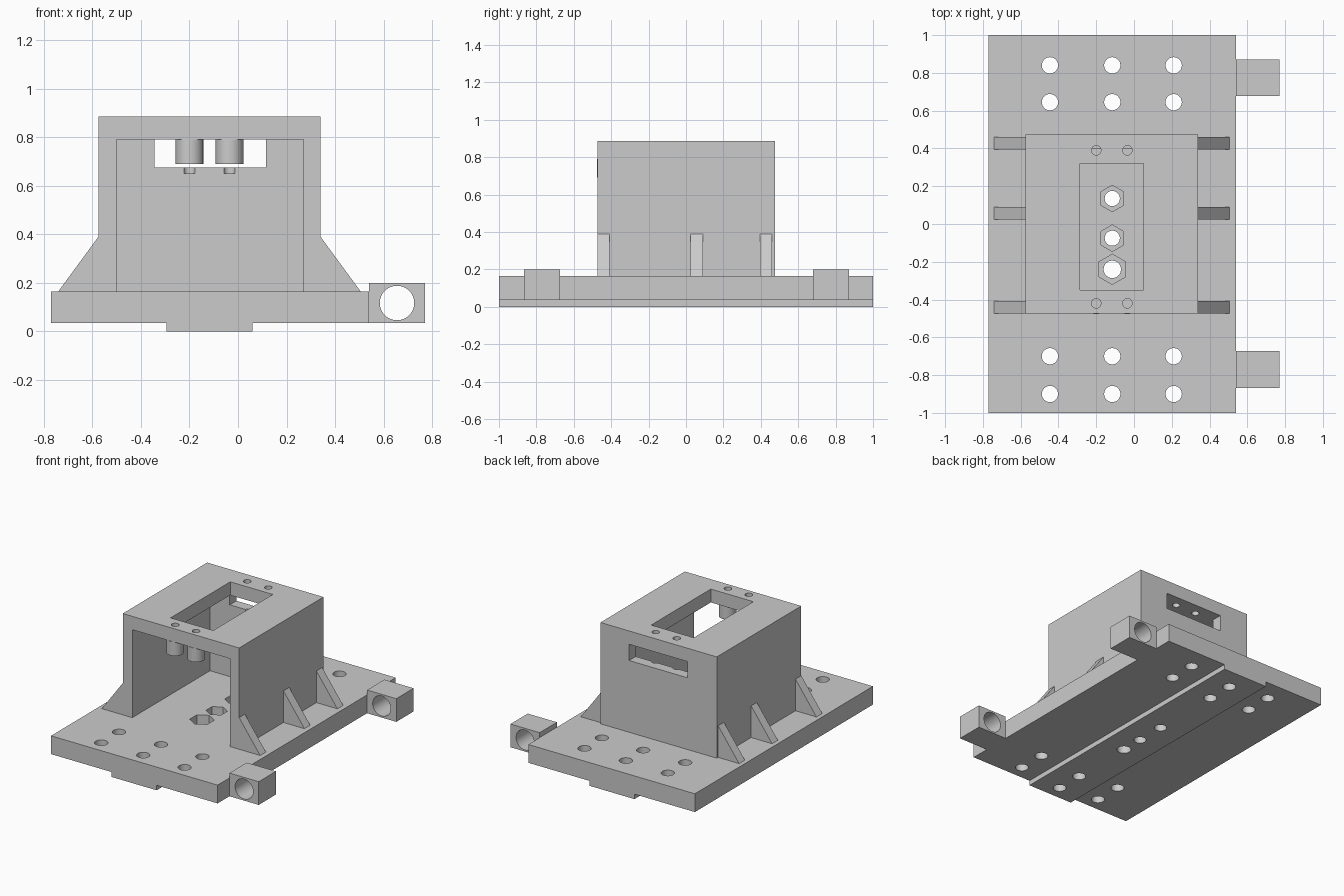
import bpy
import bmesh
import math
from mathutils import Matrix

if "Cube" in bpy.data.objects:
    bpy.data.objects.remove(bpy.data.objects["Cube"], do_unlink=True)

grey = bpy.data.materials.new("plain grey")
grey.use_nodes = True
COLOUR = (0.6, 0.6, 0.6, 1)
grey.diffuse_color = COLOUR
grey.node_tree.nodes["Principled BSDF"].inputs["Base Color"].default_value = COLOUR


def finish(name, bm):
    bmesh.ops.recalc_face_normals(bm, faces=bm.faces[:])
    mesh = bpy.data.meshes.new(name)
    bm.to_mesh(mesh)
    bm.free()
    mesh.materials.append(grey)
    obj = bpy.data.objects.new(name, mesh)
    bpy.context.collection.objects.link(obj)
    return obj


def box(name, x, y, z):
    """Box from (low, high) pairs."""
    bm = bmesh.new()
    bmesh.ops.create_cube(bm, size=1)
    for v in bm.verts:
        v.co = [lo if c < 0 else hi for c, (lo, hi) in zip(v.co, (x, y, z))]
    return finish(name, bm)


def cylinder(name, centre, radius, length, sides=48, axis="Z", turn=0):
    bm = bmesh.new()
    bmesh.ops.create_cone(bm, cap_ends=True, segments=sides,
                          radius1=radius, radius2=radius, depth=length)
    tilt = Matrix.Rotation(math.pi / 2, 4, "X") if axis == "Y" else Matrix.Rotation(turn, 4, "Z")
    bm.transform(Matrix.Translation(centre) @ tilt)
    return finish(name, bm)


def cut(target, cutters):
    """Subtract each cutter in turn, then delete it."""
    bpy.context.view_layer.objects.active = target
    for cutter in cutters:
        mod = target.modifiers.new("cut", "BOOLEAN")
        mod.operation = "DIFFERENCE"
        mod.solver = "EXACT"
        mod.object = cutter
        bpy.ops.object.modifier_apply(modifier=mod.name)
        bpy.data.objects.remove(cutter, do_unlink=True)


def smooth(obj):
    bpy.ops.object.select_all(action="DESELECT")
    obj.select_set(True)
    bpy.context.view_layer.objects.active = obj
    bpy.ops.object.shade_smooth_by_angle(angle=math.radians(30))


MID = -0.115          # centre line of the housing and rail
BASE_TOP = 0.165
CEILING = 0.79

# Base plate and the guide rail below it
base = box("base_plate", (-0.77, 0.54), (-1, 1), (0.035, BASE_TOP))
rail = box("guide_rail", (-0.295, 0.06), (-1, 1), (0, 0.035))
rows = (0.84, 0.645, -0.70, -0.90)
nuts = ((0.135, 0.07, 0.04), (-0.075, 0.07, 0.04), (-0.24, 0.08, 0.046))


def drill(x, y, radius):
    return cylinder("drill", (x, y, 0.1), radius, 0.6)


cut(base, [drill(x, y, 0.043) for x in (-0.445, MID, 0.21) for y in rows])
cut(rail, [drill(MID, y, 0.043) for y in rows])
for y, hex_radius, bore in nuts:
    cut(base, [drill(MID, y, bore),
               cylinder("nut", (MID, y, BASE_TOP), hex_radius, 0.14, 6)])
    cut(rail, [drill(MID, y, bore)])

# Housing, open at the front, with a top window and a rear slot
housing = box("housing", (-0.575, 0.34), (-0.473, 0.475), (BASE_TOP, 0.885))
cut(housing, [
    box("cavity", (-0.50, 0.27), (-0.7, 0.40), (0.1, CEILING)),
    box("slot", (-0.345, 0.115), (0.3, 0.6), (0.675, CEILING)),
    box("window", (-0.285, 0.05), (-0.35, 0.32), (0.7, 1)),
])
PEGS = (-0.20, -0.035)
cut(housing, [cylinder("drill", (x, y, 0.85), 0.025, 0.4)
              for x in PEGS for y in (0.39, -0.42)])

# Screw posts hanging behind the front edge of the roof
for i, x in enumerate(PEGS):
    post = cylinder(f"screw_post_{i + 1}", (x, -0.42, 0.74), 0.057, 0.1)
    cut(post, [cylinder("drill", (x, -0.42, 0.74), 0.025, 0.3)])
    smooth(post)

# Triangular ribs on both sides of the housing
for side, wall, foot in (("left", 0.34, 0.505), ("right", -0.575, -0.74)):
    for i, y in enumerate((-0.473, 0.025, 0.395)):
        bm = bmesh.new()
        corners = ((wall, BASE_TOP), (foot, BASE_TOP), (wall, 0.39))
        face = bm.faces.new([bm.verts.new((x, y, z)) for x, z in corners])
        extruded = bmesh.ops.extrude_face_region(bm, geom=[face])["geom"]
        bmesh.ops.translate(bm, vec=(0, 0.065, 0),
                            verts=[v for v in extruded if isinstance(v, bmesh.types.BMVert)])
        finish(f"{side}_rib_{i + 1}", bm)

# Bored hinge lugs on the left edge
for name, y in (("front_lug", -0.77), ("rear_lug", 0.775)):
    lug = box(name, (0.54, 0.77), (y - 0.097, y + 0.097), (0.035, 0.20))
    cut(lug, [cylinder("bore", (0.655, y, 0.117), 0.071, 0.5, axis="Y")])
    smooth(lug)

for obj in (base, rail, housing):
    smooth(obj)
